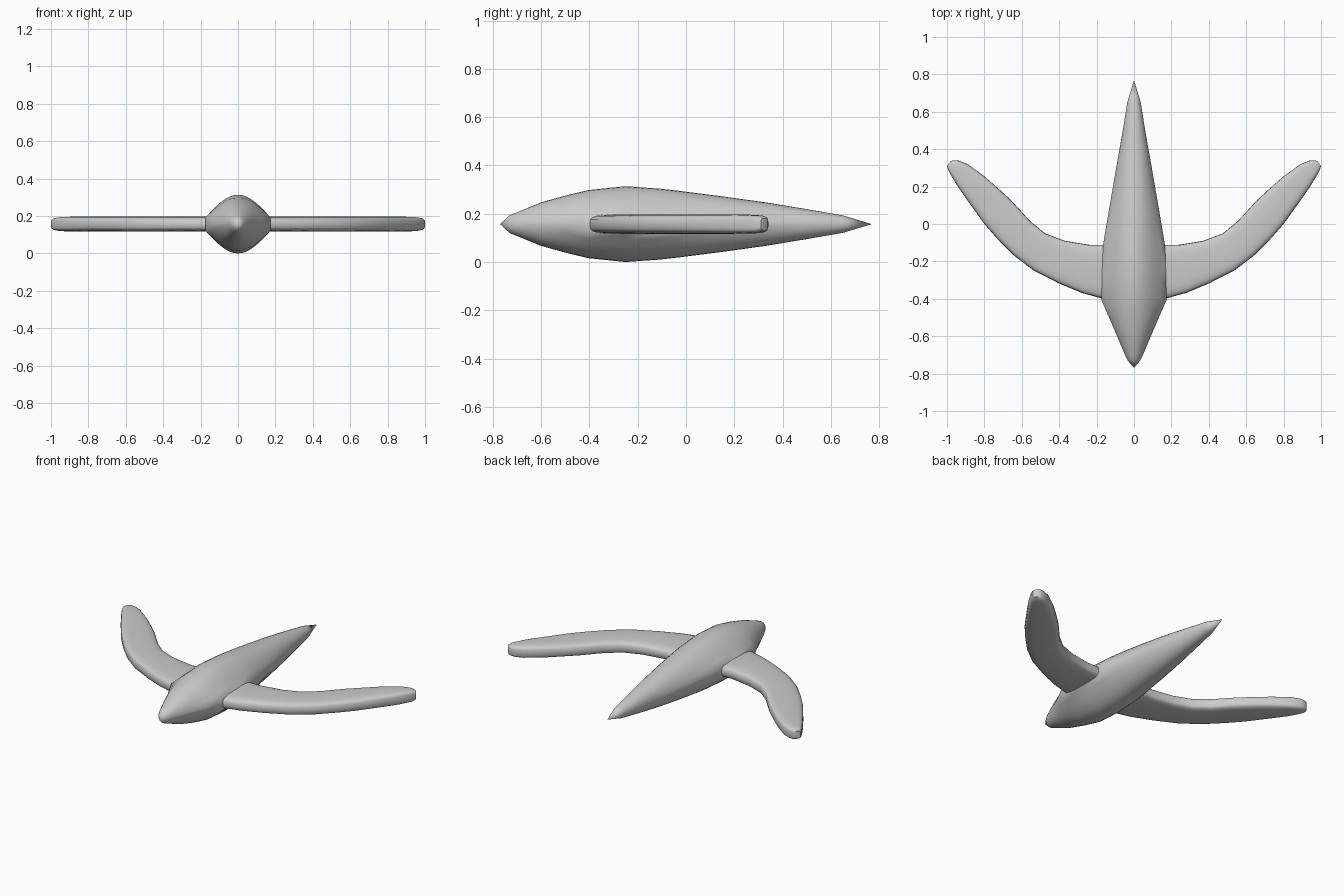
import bpy
import bmesh
from math import sin, cos, pi, radians, copysign

cube = bpy.data.objects.get("Cube")
if cube:
    bpy.data.objects.remove(cube, do_unlink=True)

MID = 0.157  # height of the centre plane


def loft(name, rings, start=None, end=None, angle=40):
    """Skin a row of closed rings; each end is a pole point or a flat cap."""
    bm = bmesh.new()
    loops = [[bm.verts.new(p) for p in ring] for ring in rings]
    n = len(loops[0])
    for a, b in zip(loops, loops[1:]):
        for i in range(n):
            j = (i + 1) % n
            bm.faces.new((a[i], a[j], b[j], b[i]))
    for loop, pole in ((loops[0], start), (loops[-1], end)):
        if pole:
            tip = bm.verts.new(pole)
            for i in range(n):
                bm.faces.new((loop[i], loop[(i + 1) % n], tip))
        else:
            bm.faces.new(loop)
    bmesh.ops.recalc_face_normals(bm, faces=bm.faces[:])
    mesh = bpy.data.meshes.new(name)
    bm.to_mesh(mesh)
    bm.free()
    obj = bpy.data.objects.new(name, mesh)
    bpy.context.collection.objects.link(obj)
    bpy.ops.object.select_all(action='DESELECT')
    obj.select_set(True)
    bpy.context.view_layer.objects.active = obj
    bpy.ops.object.shade_smooth_by_angle(angle=radians(angle))
    return obj


def body_ring(y, width, height, flare, steps=7):
    """Oval section that flares into flat-sided wing roots as flare reaches 1."""
    side = 0.25 * height * max(flare, 0.15)
    quarter = []
    for i in range(steps + 1):
        t = pi / 2 * i / steps
        x = width * (cos(t) * (1 - flare) + (1 - i / steps) * flare)
        quarter.append((x, side + (height - side) * sin(t)))
    upper = quarter + [(-x, z) for x, z in quarter[-2::-1]]
    outline = upper + [(x, -z) for x, z in reversed(upper)]
    return [(x, y, MID + z) for x, z in outline]


# Body: y, half width, half height, flare
body = [
    (-0.73, 0.033, 0.037, 0), (-0.70, 0.048, 0.049, 0),
    (-0.60, 0.09, 0.09, 0.1), (-0.50, 0.133, 0.118, 0.45),
    (-0.405, 0.175, 0.141, 1), (-0.25, 0.171, 0.157, 1),
    (-0.11, 0.165, 0.147, 1), (-0.03, 0.152, 0.138, 0.8),
    (0.15, 0.121, 0.115, 0.4), (0.33, 0.09, 0.09, 0.15),
    (0.50, 0.06, 0.062, 0), (0.65, 0.036, 0.036, 0),
]
loft("body", [body_ring(*s) for s in body],
     (0, -0.77, MID), (0, 0.77, MID))


def wing_ring(sign, lead, trail, thick, count=24):
    """Rounded-rectangle section spanning leading to trailing edge."""
    ring = []
    for i in range(count):
        t = 2 * pi * i / count
        c = copysign(abs(cos(t)) ** 0.6, cos(t))
        s = copysign(abs(sin(t)) ** 0.5, sin(t))
        f = (c + 1) / 2
        x = lead[0] + (trail[0] - lead[0]) * f
        y = lead[1] + (trail[1] - lead[1]) * f
        ring.append((sign * x, y, MID + thick * s))
    return ring


# Wings: leading edge, trailing edge, half thickness
wing = [
    ((0.155, -0.403), (0.155, -0.112), 0.04),
    ((0.28, -0.368), (0.235, -0.112), 0.04),
    ((0.40, -0.318), (0.37, -0.09), 0.04),
    ((0.535, -0.25), (0.475, -0.05), 0.04),
    ((0.645, -0.166), (0.555, 0.015), 0.04),
    ((0.73, -0.08), (0.65, 0.12), 0.04),
    ((0.80, 0.0), (0.72, 0.185), 0.04),
    ((0.89, 0.125), (0.80, 0.255), 0.04),
    ((0.945, 0.205), (0.89, 0.32), 0.039),
    ((0.976, 0.257), (0.935, 0.338), 0.036),
    ((0.992, 0.285), (0.96, 0.341), 0.032),
    ((1.0, 0.31), (0.98, 0.337), 0.024),
]
for side, sign in (("left", 1), ("right", -1)):
    loft(side + "_wing", [wing_ring(sign, *s) for s in wing], angle=50)
